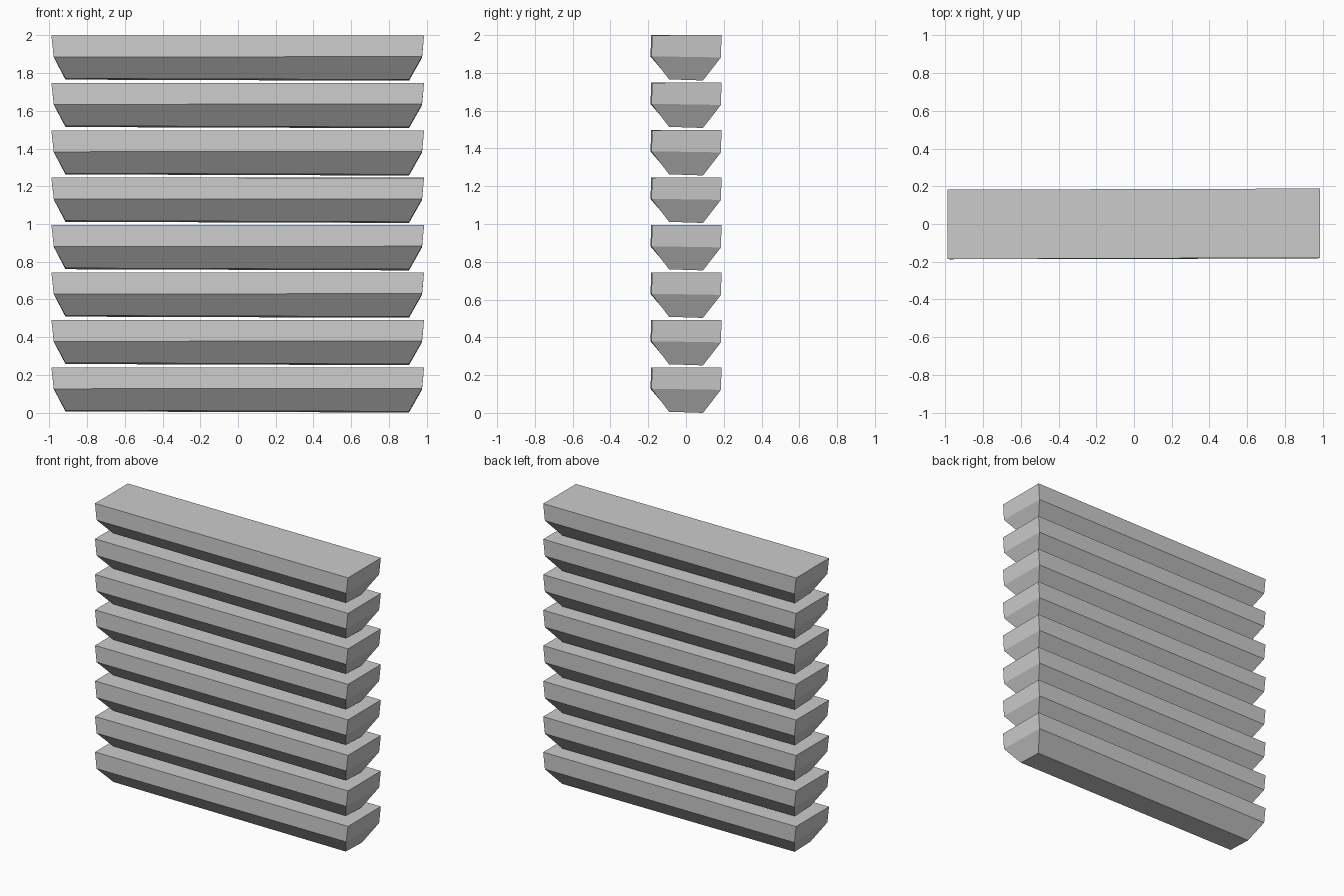
import bpy, bmesh

if "Cube" in bpy.data.objects:
    bpy.data.objects.remove(bpy.data.objects["Cube"])

COUNT = 8
PITCH = 0.2514
TOP = 2.0 - PITCH * (COUNT - 1)

# Slat cross-section rings, bottom to top: slightly uneven hand-cut corners
RINGS = [
    [(-0.915, -0.09, 0.012), (0.907, -0.09, 0.006), (0.907, 0.09, 0.0), (-0.915, 0.09, 0.006)],
    [(-0.977, -0.187, 0.126), (0.976, -0.183, 0.128), (0.976, 0.185, 0.122), (-0.977, 0.183, 0.124)],
    [(-0.99, -0.186, TOP), (0.987, -0.179, TOP - 0.001), (0.987, 0.188, TOP), (-0.99, 0.182, TOP)],
]


def make_slat(name, z):
    bm = bmesh.new()
    rings = [[bm.verts.new((x, y, h + z)) for x, y, h in ring] for ring in RINGS]
    for low, high in zip(rings, rings[1:]):
        for i in range(4):
            j = (i + 1) % 4
            bm.faces.new((low[i], low[j], high[j], high[i]))
    bm.faces.new(rings[0][::-1])
    bm.faces.new(rings[-1])
    bmesh.ops.recalc_face_normals(bm, faces=bm.faces)
    mesh = bpy.data.meshes.new(name)
    bm.to_mesh(mesh)
    bm.free()
    bpy.context.collection.objects.link(bpy.data.objects.new(name, mesh))


# Stack of separate slats with narrow gaps
for n in range(COUNT):
    make_slat(f"slat_{n + 1}", n * PITCH)
